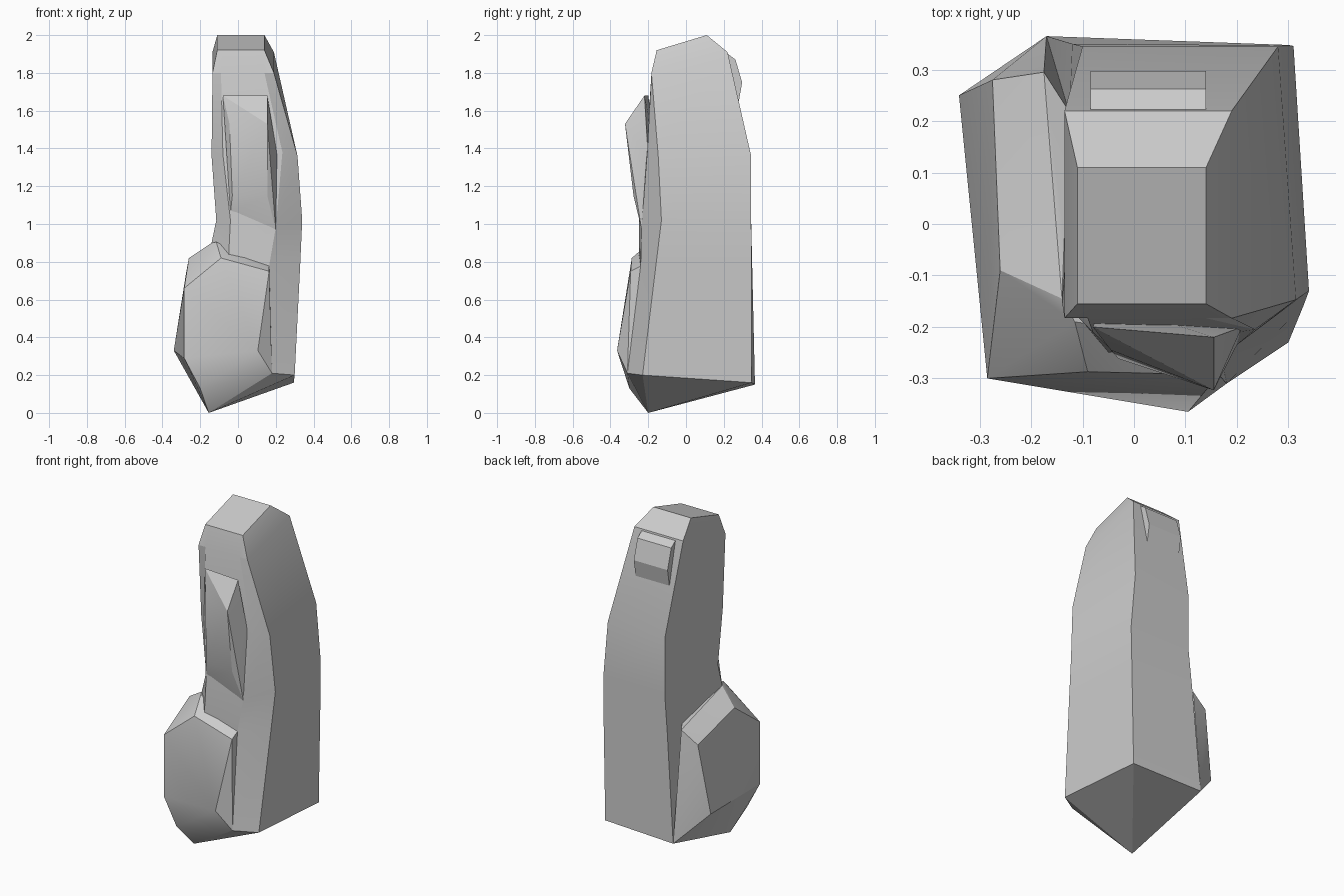
import bpy, bmesh
from math import radians

if "Cube" in bpy.data.objects:
    bpy.data.objects.remove(bpy.data.objects["Cube"])


def finish(bm, name):
    bmesh.ops.recalc_face_normals(bm, faces=bm.faces)
    mesh = bpy.data.meshes.new(name)
    bm.to_mesh(mesh)
    bm.free()
    ob = bpy.data.objects.new(name, mesh)
    bpy.context.collection.objects.link(ob)
    bpy.ops.object.select_all(action='DESELECT')
    ob.select_set(True)
    bpy.context.view_layer.objects.active = ob
    bpy.ops.object.shade_smooth_by_angle(angle=radians(22))
    return ob


def loft(name, rings):
    bm = bmesh.new()
    loops = [[bm.verts.new(p) for p in ring] for ring in rings]
    n = len(loops[0])
    for a, b in zip(loops, loops[1:]):
        for i in range(n):
            j = (i + 1) % n
            bm.faces.new((a[i], a[j], b[j], b[i]))
    bm.faces.new(loops[0])
    # bottom fans out from the lowest corner
    end = loops[-1]
    low = end.index(min(end, key=lambda v: v.co.z))
    end = end[low:] + end[:low]
    for i in range(1, n - 1):
        bm.faces.new((end[0], end[i], end[i + 1]))
    return finish(bm, name)


def chunk(name, points):
    bm = bmesh.new()
    for p in points:
        bm.verts.new(p)
    res = bmesh.ops.convex_hull(bm, input=bm.verts)
    loose = [v for v in bm.verts if not v.link_faces]
    bmesh.ops.delete(bm, geom=loose, context='VERTS')
    bmesh.ops.dissolve_limit(bm, angle_limit=radians(2), verts=bm.verts, edges=bm.edges)
    return finish(bm, name)


# main pillar: back left, back right, front right, inner right, inner left, front left
loft("rock_pillar", [
    [(-.11, .11, 2), (.14, .11, 2), (.14, -.155, 1.92), (.11, -.155, 1.92), (-.08, -.155, 1.92), (-.11, -.155, 1.92)],
    [(-.135, .22, 1.91), (.19, .22, 1.91), (.19, -.183, 1.8), (.14, -.183, 1.8), (-.09, -.183, 1.8), (-.135, -.183, 1.8)],
    [(-.10, .345, 1.36), (.28, .345, 1.36), (.315, -.147, 1.36), (.235, -.205, 1.38), (-.08, -.21, 1.37), (-.14, -.15, 1.36)],
    [(-.10, .345, 1.02), (.31, .345, 1.02), (.34, -.13, 1.02), (.2, -.235, .98), (-.04, -.248, 1.02), (-.115, -.14, 1.02)],
    [(-.12, .35, .8), (.307, .347, .8), (.33, -.157, .8), (.165, -.24, .78), (-.05, -.25, .82), (-.14, -.145, .9)],
    [(-.17, .365, .15), (.295, .348, .16), (.30, -.23, .2), (.18, -.31, .21), (-.1, -.25, .08), (-.155, -.2, 0)],
])

# ledge wrapping the lower front and left side
chunk("lower_ledge", [
    (-.285, -.3, .66), (-.09, -.287, .82), (.165, -.293, .75), (.105, -.365, .33), (-.285, -.3, .29),
    (-.26, -.09, .82), (-.275, .28, .74), (-.175, .295, .81), (-.14, -.145, .9), (-.115, -.19, .905),
    (.165, -.235, .78), (-.34, .25, .33), (.18, -.31, .21), (-.2, -.3, .13), (-.155, -.2, 0), (-.17, .365, .15),
])

# raised slab on the upper front
chunk("front_slab", [
    (-.08, -.2, 1.68), (.155, -.22, 1.68), (-.045, -.245, 1.53), (.155, -.323, 1.53),
    (.155, -.278, 1.15), (-.03, -.262, 1.15), (.2, -.235, .97), (-.04, -.24, 1.06),
    (.21, -.2, 1.35), (-.06, -.15, 1.35),
])

# small knob on the upper back
chunk("back_knob", [(x, y, z) for x in (-.085, .14)
                    for y, z in ((.222, 1.9), (.262, 1.87), (.297, 1.75), (.28, 1.65), (.2, 1.75))])
